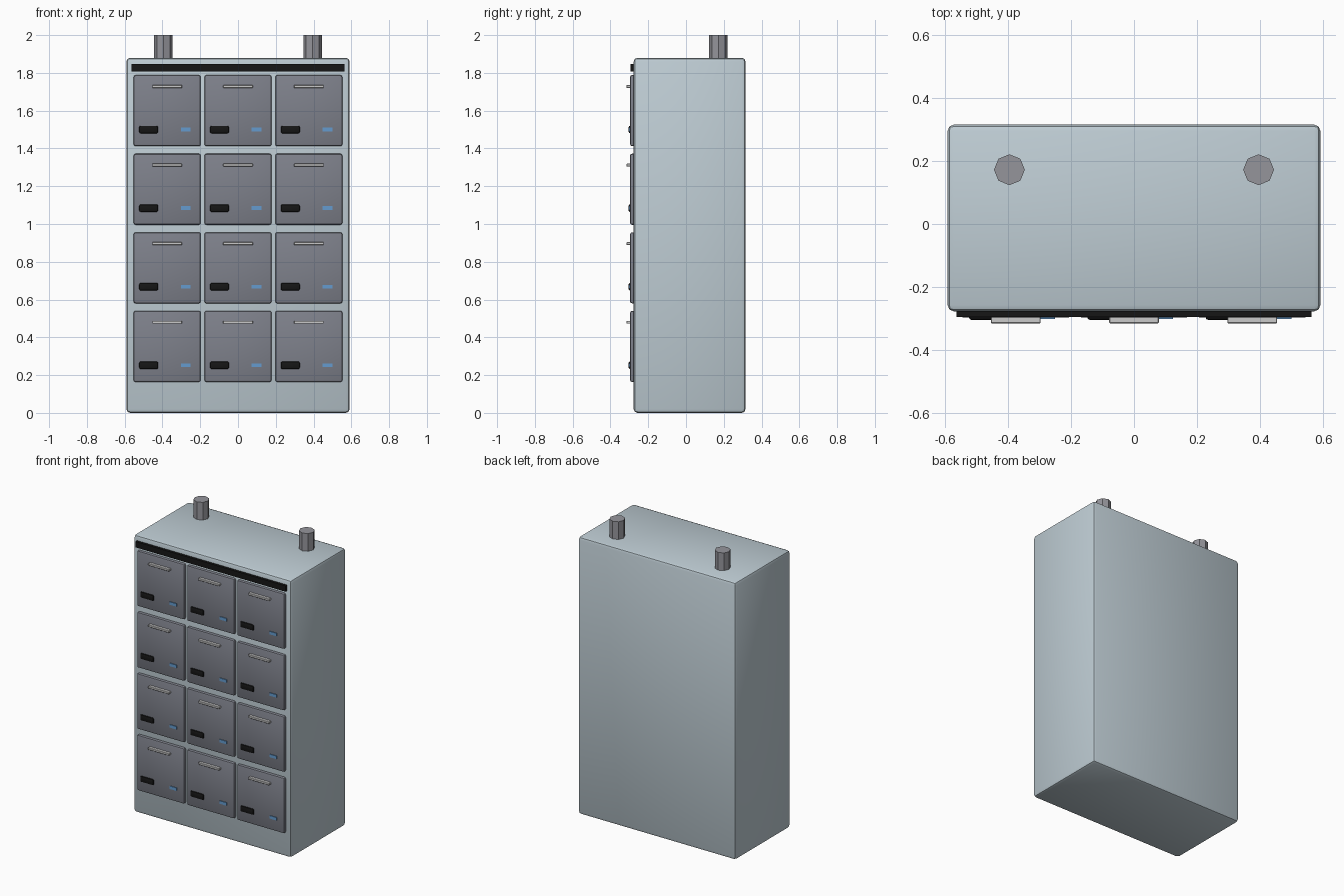
import bpy, math

if "Cube" in bpy.data.objects:
    bpy.data.objects.remove(bpy.data.objects["Cube"])


def material(name, r, g, b):
    m = bpy.data.materials.new(name)
    m.diffuse_color = (r, g, b, 1)
    m.use_nodes = True
    m.node_tree.nodes["Principled BSDF"].inputs["Base Color"].default_value = m.diffuse_color
    return m


BODY = material("pale_blue_grey", 0.52, 0.61, 0.66)
DOOR = material("slate_grey", 0.21, 0.22, 0.26)
BLACK = material("black", 0.008, 0.008, 0.008)
BLUE = material("blue", 0.13, 0.33, 0.62)
METAL = material("light_metal", 0.55, 0.55, 0.57)
PIPE = material("pipe_grey", 0.3, 0.3, 0.33)


def box(name, x, y, z, mat, bevel=0, segments=1):
    """Box from (min, max) ranges on each axis, optionally bevelled."""
    mids = [(a + b) / 2 for a, b in (x, y, z)]
    bpy.ops.mesh.primitive_cube_add(size=1, location=mids)
    ob = bpy.context.object
    ob.name = name
    ob.scale = [b - a for a, b in (x, y, z)]
    bpy.ops.object.transform_apply(location=False, rotation=False, scale=True)
    ob.data.materials.append(mat)
    if bevel:
        mod = ob.modifiers.new("bevel", 'BEVEL')
        mod.width = bevel
        mod.segments = segments
        bpy.ops.object.modifier_apply(modifier="bevel")
        bpy.ops.object.shade_smooth_by_angle(angle=math.radians(30))
    return ob


def span(centre, size):
    return (centre - size / 2, centre + size / 2)


FRONT = -0.277

# Cabinet body and dark strip above the doors
box("cabinet_body", (-0.591, 0.591), (FRONT, 0.315), (0, 1.88), BODY, 0.02, 2)
box("top_strip", (-0.563, 0.563), (-0.295, FRONT + 0.01), (1.807, 1.846), BLACK)

# Two octagonal pipes on the roof
for side, x in (("left", -0.395), ("right", 0.395)):
    bpy.ops.mesh.primitive_cylinder_add(vertices=8, radius=0.049, depth=0.15,
                                        location=(x, 0.172, 1.925))
    bpy.context.object.name = f"roof_pipe_{side}"
    bpy.context.object.data.materials.append(PIPE)

# Grid of doors, each with a handle, label holder and blue latch
for row in range(4):
    for col in range(3):
        x, z = (col - 1) * 0.375, 0.352 + row * 0.416
        tag = f"{row + 1}_{col + 1}"
        box(f"door_{tag}", span(x, 0.355), (-0.296, FRONT + 0.01),
            span(z, 0.376), DOOR, 0.01, 2)
        box(f"handle_{tag}", span(x, 0.157), (-0.315, -0.292),
            span(z + 0.128, 0.015), METAL, 0.002)
        box(f"label_holder_{tag}", span(x - 0.098, 0.1), (-0.304, -0.28),
            span(z - 0.1, 0.04), BLACK, 0.008, 2)
        box(f"latch_{tag}", span(x + 0.098, 0.052), (-0.301, -0.292),
            span(z - 0.1, 0.02), BLUE)
